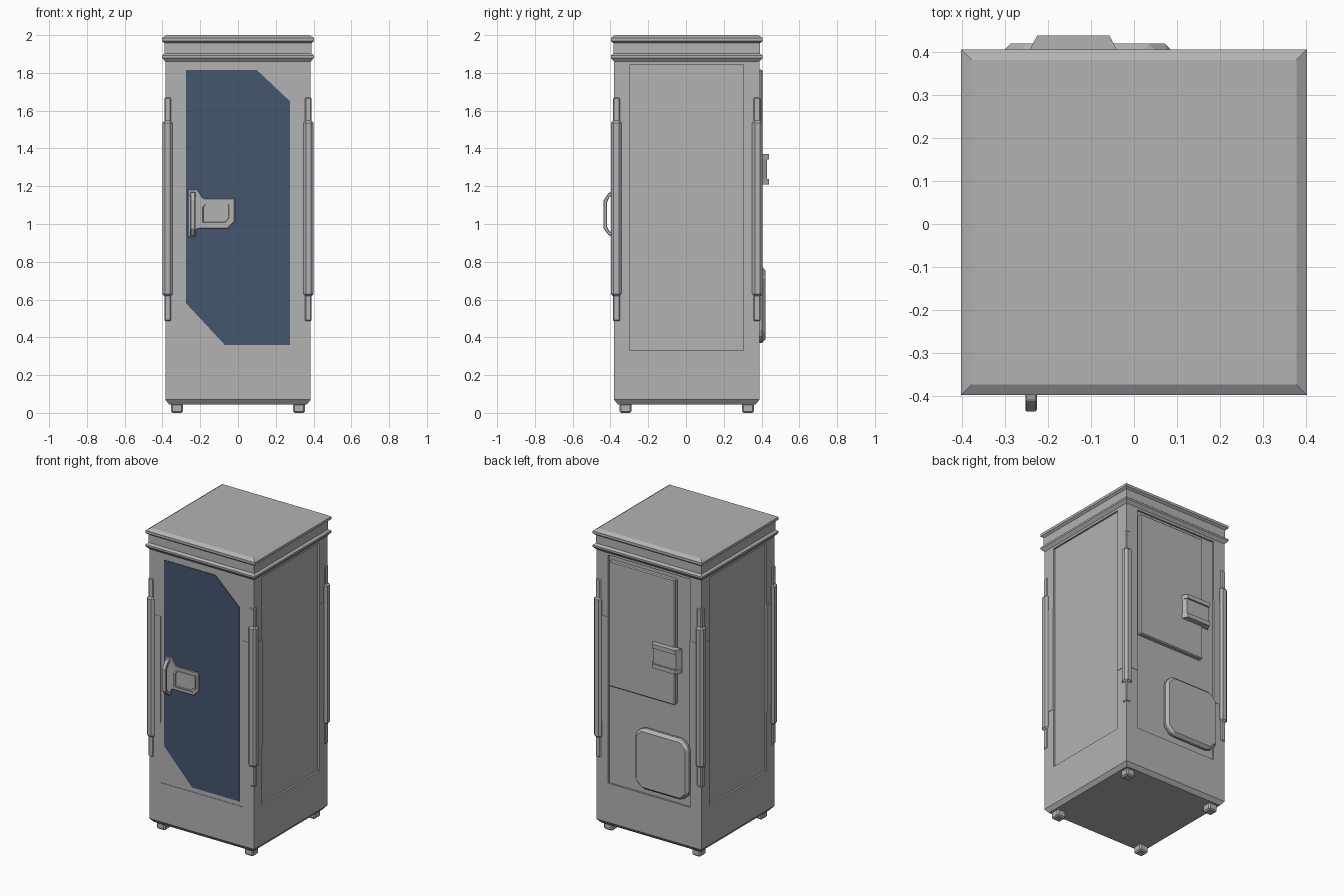
import bpy, bmesh
from mathutils import Vector

cube = bpy.data.objects.get("Cube")
if cube:
    bpy.data.objects.remove(cube, do_unlink=True)


def material(name, rgb):
    m = bpy.data.materials.new(name)
    m.use_nodes = True
    m.diffuse_color = (*rgb, 1)
    m.node_tree.nodes["Principled BSDF"].inputs["Base Color"].default_value = (*rgb, 1)
    return m


GREY = material("light grey", (0.45, 0.45, 0.45))
BLUE = material("dark blue", (0.06, 0.092, 0.155))
YC = 0.004            # depth centre of the cabinet
HALF = 0.385          # half width of the cabinet
FRONT, BACK = YC - HALF, YC + HALF


def finish(name, bm, mat=GREY, bevel=0):
    bmesh.ops.recalc_face_normals(bm, faces=bm.faces)
    me = bpy.data.meshes.new(name)
    bm.to_mesh(me)
    bm.free()
    me.materials.append(mat)
    ob = bpy.data.objects.new(name, me)
    bpy.context.collection.objects.link(ob)
    if bevel:
        mod = ob.modifiers.new("chamfer", 'BEVEL')
        mod.width, mod.segments = bevel, 1
        mod.limit_method, mod.angle_limit = 'ANGLE', 0.6
    return ob


def box(name, lo, hi, bevel=0):
    bm = bmesh.new()
    bmesh.ops.create_cube(bm, size=1)
    for v in bm.verts:
        v.co = Vector([(a + b) / 2 + c * (b - a) for a, b, c in zip(lo, hi, v.co)])
    return finish(name, bm, GREY, bevel)


def prism(name, pts, a, b, axis, mat=GREY, bevel=0):
    """Extrude an outline from a to b along one axis."""
    bm = bmesh.new()

    def put(p, d):
        return bm.verts.new(p[:axis] + (d,) + p[axis:])
    r0, r1 = [put(p, a) for p in pts], [put(p, b) for p in pts]
    bm.faces.new(r0)
    bm.faces.new(r1)
    for i in range(len(pts)):
        j = (i + 1) % len(pts)
        bm.faces.new((r0[i], r0[j], r1[j], r1[i]))
    return finish(name, bm, mat, bevel)


def square_loft(profile):
    """Stack square rings given as (half width, height)."""
    bm = bmesh.new()
    rings = [[bm.verts.new((sx * h, YC + sy * h, z))
              for sx, sy in ((-1, -1), (1, -1), (1, 1), (-1, 1))] for h, z in profile]
    bm.faces.new(rings[0])
    bm.faces.new(rings[-1])
    for r, s in zip(rings, rings[1:]):
        for i in range(4):
            j = (i + 1) % 4
            bm.faces.new((r[i], r[j], s[j], s[i]))
    bmesh.ops.recalc_face_normals(bm, faces=bm.faces)
    return bm


# Cabinet with a shallow recess on each side
bm = square_loft([(0.365, 0.045), (HALF, 0.07), (HALF, 1.87)])
for z in (0.33, 1.845):
    bmesh.ops.bisect_plane(bm, geom=bm.verts[:] + bm.edges[:] + bm.faces[:],
                           plane_co=(0, 0, z), plane_no=(0, 0, 1))
for s in (-0.3, 0.3):
    for no in ((1, 0, 0), (0, 1, 0)):
        bmesh.ops.bisect_plane(bm, geom=bm.verts[:] + bm.edges[:] + bm.faces[:],
                               plane_co=(s, YC + s, 0), plane_no=no)
for n in (Vector((1, 0, 0)), Vector((-1, 0, 0)), Vector((0, 1, 0)), Vector((0, -1, 0))):
    depth = 0.003 if n.y < 0 else 0.012
    centre = [f for f in bm.faces if f.normal.dot(n) > 0.99
              and 0.33 < f.calc_center_median().z < 1.845
              and abs(f.calc_center_median().dot(Vector((n.y, n.x, 0)))) < 0.29]
    ext = bmesh.ops.extrude_face_region(bm, geom=centre)
    bmesh.ops.delete(bm, geom=centre, context='FACES')
    bmesh.ops.translate(bm, vec=-n * depth,
                        verts=[g for g in ext["geom"] if isinstance(g, bmesh.types.BMVert)])
    bm.normal_update()
finish("cabinet_body", bm)

# Roof with two moulded lips
finish("roof", square_loft([(HALF, 1.86), (0.402, 1.88), (0.402, 1.892), (0.388, 1.903),
                            (0.388, 1.957), (0.402, 1.968), (0.402, 1.985), (0.378, 2.0)]))

# Feet, corner guards and their backing strips
for sx, xn in ((-1, "right"), (1, "left")):
    for sy, yn in ((-1, "front"), (1, "back")):
        def corner(name, inner, outer, z0, z1, bevel):
            xs = sorted((sx * inner, sx * outer))
            ys = sorted((YC + sy * inner, YC + sy * outer))
            box(f"{name}_{yn}_{xn}", (xs[0], ys[0], z0), (xs[1], ys[1], z1), bevel)
        corner("foot", 0.292, 0.355, 0, 0.05, 0.008)
        corner("corner_guard", 0.346, 0.401, 0.615, 1.55, 0.014)
        corner("guard_strip", 0.353, 0.390, 0.485, 1.67, 0.006)
        corner("guard_plate", 0.300, 0.387, 0.73, 1.435, 0)

# Dark front window
prism("front_window", [(-0.275, 1.815), (0.1, 1.815), (0.275, 1.65), (0.275, 0.36),
                       (-0.07, 0.36), (-0.275, 0.58)], FRONT - 0.001, FRONT + 0.006, 1, BLUE)

# Latch plate with an inset pocket
latch = [(-0.266, 1.182), (-0.215, 1.182), (-0.183, 1.135), (-0.017, 1.135), (-0.017, 1.015),
         (-0.055, 0.977), (-0.21, 0.977), (-0.222, 0.965), (-0.222, 0.93), (-0.266, 0.93)]
prism("latch_plate", latch, FRONT - 0.008, FRONT + 0.005, 1, GREY, 0.003)
pocket = [(-0.198, 1.097), (-0.183, 1.112), (-0.037, 1.112), (-0.037, 1.025),
          (-0.06, 1.0), (-0.198, 1.0)]
bm = bmesh.new()
cx, cz = -0.117, 1.056
rings = []
for k, y in ((1, FRONT - 0.007), (1, FRONT - 0.015), (0.86, FRONT - 0.015), (0.82, FRONT - 0.009)):
    rings.append([bm.verts.new((cx + (x - cx) * k, y, cz + (z - cz) * k)) for x, z in pocket])
for r, s in zip(rings, rings[1:]):
    for i in range(len(r)):
        j = (i + 1) % len(r)
        bm.faces.new((r[i], r[j], s[j], s[i]))
bm.faces.new(rings[-1])
finish("latch_pocket", bm)

# Front pull handle, a bent bar
pull = [(-0.385, 1.17), (-0.41, 1.165), (-0.436, 1.125), (-0.436, 0.975), (-0.41, 0.94),
        (-0.385, 0.935), (-0.385, 0.955), (-0.405, 0.96), (-0.418, 0.985), (-0.418, 1.115),
        (-0.405, 1.145), (-0.385, 1.15)]
prism("front_pull", pull, -0.253, -0.226, 0, GREY, 0.003)

# Rear door leaf
box("rear_door", (-0.2, BACK - 0.02, 0.985), (0.285, 0.404, 1.817), 0.006)


# Rear handle: two brackets joined by a thinner grip
def trapezoid(y):
    return [(-0.248, 0.395), (-0.225, y), (-0.057, y), (-0.035, 0.395)]


for name, z0, z1, y in (("rear_bracket_top", 1.342, 1.37, 0.439),
                        ("rear_bracket_bottom", 1.21, 1.238, 0.439),
                        ("rear_grip", 1.238, 1.342, 0.428)):
    prism(name, trapezoid(y), z0, z1, 2)

# Rear equipment cover with clipped corners and sloping rim
x0, x1, z0, z1, c = -0.305, 0.09, 0.37, 0.775, 0.05
cover = [(x0 + c, z0), (x1 - c, z0), (x1, z0 + c), (x1, z1 - c),
         (x1 - c, z1), (x0 + c, z1), (x0, z1 - c), (x0, z0 + c)]
prism("rear_cover", cover, BACK - 0.02, 0.42, 1, GREY, 0.018)
